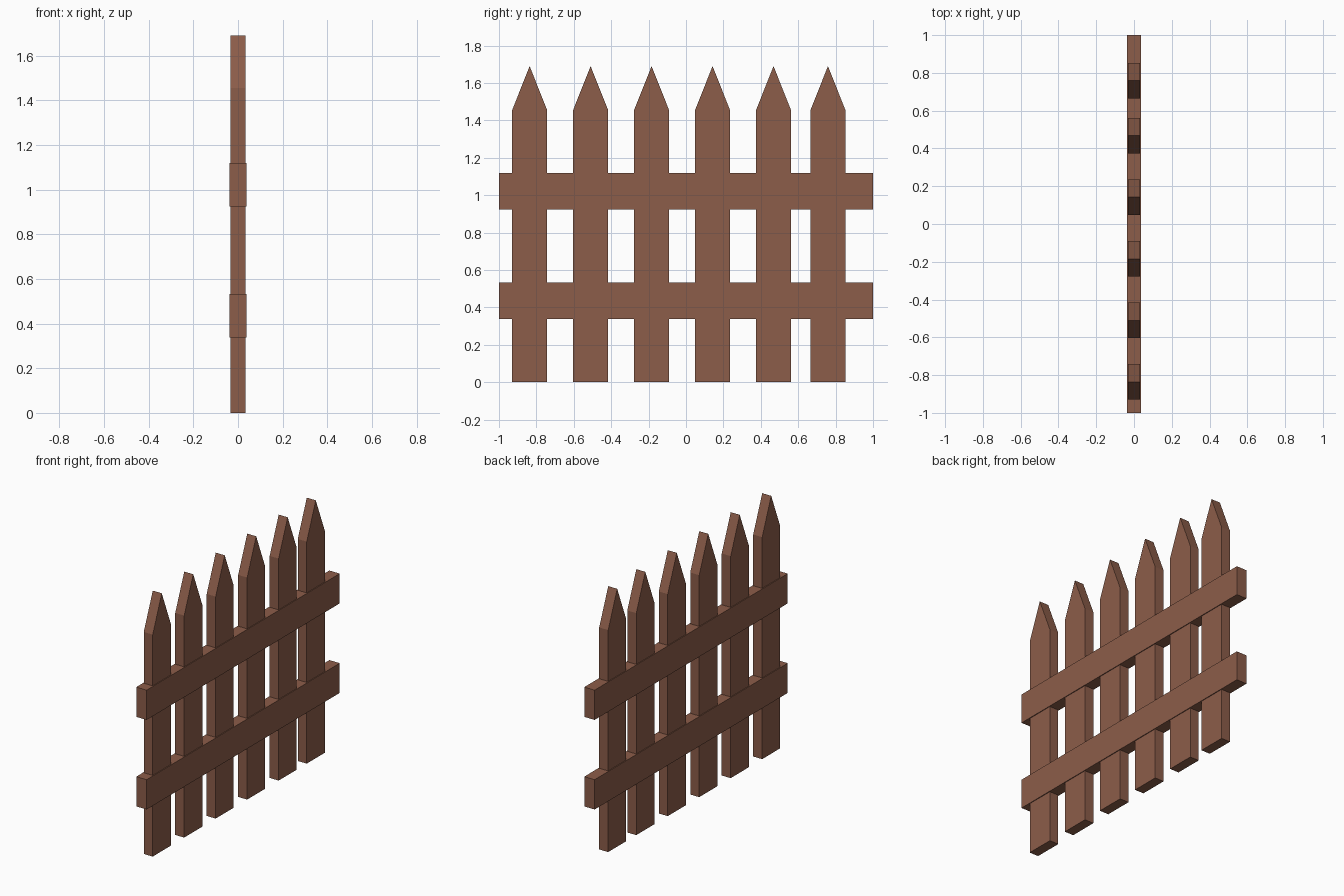
import bpy

if "Cube" in bpy.data.objects:
    bpy.data.objects.remove(bpy.data.objects["Cube"])

# Single wood colour
wood = bpy.data.materials.new("brown wood")
wood.diffuse_color = (0.262, 0.109, 0.067, 1.0)
wood.use_nodes = True
wood.node_tree.nodes["Principled BSDF"].inputs["Base Color"].default_value = wood.diffuse_color


def plank(name, profile, half_x):
    """Extrude a closed (y, z) profile along x, centred on x = 0."""
    n = len(profile)
    verts = [(x, y, z) for x in (-half_x, half_x) for y, z in profile]
    faces = [list(range(n))[::-1], list(range(n, 2 * n))]
    faces += [[i, (i + 1) % n, n + (i + 1) % n, n + i] for i in range(n)]
    mesh = bpy.data.meshes.new(name)
    mesh.from_pydata(verts, [], faces)
    mesh.materials.append(wood)
    obj = bpy.data.objects.new(name, mesh)
    bpy.context.collection.objects.link(obj)
    return obj


# Pointed pickets (the last one sits slightly closer to its neighbour)
HALF_W, SHOULDER, TIP = 0.0935, 1.455, 1.69
for i, y in enumerate((-0.836, -0.51, -0.184, 0.142, 0.468, 0.759)):
    plank(f"picket_{i + 1}",
          [(y - HALF_W, 0), (y + HALF_W, 0), (y + HALF_W, SHOULDER),
           (y, TIP), (y - HALF_W, SHOULDER)], 0.0325)

# Horizontal rails
for name, z0, z1 in (("lower_rail", 0.337, 0.532), ("upper_rail", 0.924, 1.119)):
    plank(name, [(-1, z0), (1, z0), (1, z1), (-1, z1)], 0.0375)
